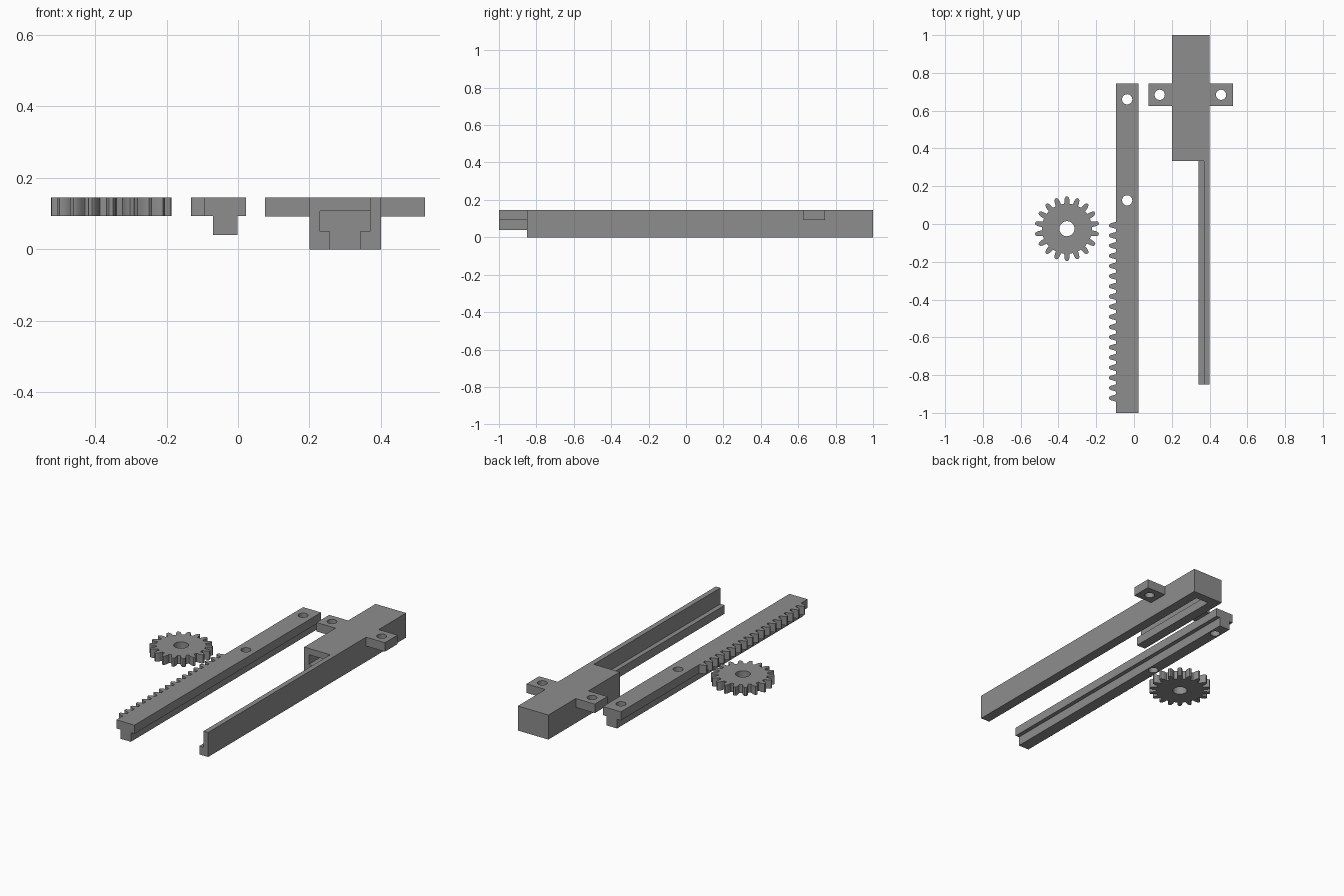
import bpy, bmesh, math
from mathutils import Vector

if "Cube" in bpy.data.objects:
    bpy.data.objects.remove(bpy.data.objects["Cube"])

grey = bpy.data.materials.new("plain grey")
grey.diffuse_color = (0.27, 0.27, 0.27, 1)
grey.use_nodes = True
grey.node_tree.nodes["Principled BSDF"].inputs["Base Color"].default_value = grey.diffuse_color


def prism(name, outline, start, end, axis="Z", helper=False):
    """Extrude a 2D outline: (x, y) along Z, or (x, z) along Y."""
    place = (lambda a, b: (a, b, start)) if axis == "Z" else (lambda a, b: (a, start, b))
    depth = Vector((0, 0, end - start)) if axis == "Z" else Vector((0, end - start, 0))
    bm = bmesh.new()
    face = bm.faces.new([bm.verts.new(place(a, b)) for a, b in outline])
    top = bmesh.ops.extrude_face_region(bm, geom=[face])["geom"]
    bmesh.ops.translate(bm, vec=depth, verts=[v for v in top if isinstance(v, bmesh.types.BMVert)])
    bmesh.ops.recalc_face_normals(bm, faces=bm.faces)
    mesh = bpy.data.meshes.new(name)
    bm.to_mesh(mesh)
    bm.free()
    mesh.materials.append(grey)
    obj = bpy.data.objects.new(name, mesh)
    bpy.context.collection.objects.link(obj)
    obj.hide_render = obj.hide_viewport = helper
    return obj


def rect(x0, x1, y0, y1):
    return [(x0, y0), (x1, y0), (x1, y1), (x0, y1)]


def combine(obj, other, operation):
    mod = obj.modifiers.new(other.name, "BOOLEAN")
    mod.object, mod.operation, mod.solver = other, operation, "EXACT"


def drill(obj, x, y, r, n=32):
    ring = [(x + r * math.cos(math.tau * i / n), y + r * math.sin(math.tau * i / n)) for i in range(n)]
    combine(obj, prism("hole_cutter", ring, -0.1, 0.3, helper=True), "DIFFERENCE")


TOP, PLATE = 0.145, 0.094          # shared top height and plate underside
PITCH = 0.0538                     # tooth spacing

# Pinion gear: 18 teeth, half-widths given at each radius
CX, CY, TEETH = -0.355, -0.025, 18
flank = [(0.133, 0.0145), (0.140, 0.0142), (0.148, 0.0140), (0.154, 0.0132),
         (0.160, 0.0115), (0.166, 0.0090), (0.1705, 0.0055)]
tooth = [(r, -w) for r, w in flank] + [(r, w) for r, w in reversed(flank)]
outline = []
for i in range(TEETH):
    a = math.pi / 2 + math.tau * i / TEETH
    for r, w in tooth:
        t = a + w / r
        outline.append((CX + r * math.cos(t), CY + r * math.sin(t)))
gear = prism("pinion_gear", outline, PLATE, TOP)
drill(gear, CX, CY, 0.04)

# Rack: toothed plate with a guide rib underneath
ROOT = -0.095
steps = [(0.0, 0.0190), (0.010, 0.0160), (0.019, 0.0135), (0.029, 0.0105), (0.034, 0.0080), (0.037, 0.0040)]
outline = [(ROOT, -1), (0.023, -1), (0.023, 0.744), (ROOT, 0.744)]
for i in range(18):
    y = -0.007 - i * PITCH
    outline += [(ROOT - h, y + w) for h, w in steps] + [(ROOT - h, y - w) for h, w in reversed(steps)]
rack = prism("rack", outline, PLATE, TOP)
rib = prism("rack_rib_helper", rect(-0.07, -0.001, 0.04, 0.12), -1, 0.744, "Y", helper=True)
combine(rack, rib, "UNION")
for y in (0.66, 0.125):
    drill(rack, -0.036, y, 0.027)

# Guide housing: long block with mounting tabs
housing = prism("guide_housing", rect(0.2, 0.4, 0, TOP), -0.85, 1, "Y")
tabs = prism("tabs_helper", rect(0.076, 0.523, 0.626, 0.744), PLATE - 0.002, TOP, helper=True)
combine(housing, tabs, "UNION")

# Front stretch cut away to leave an L-shaped rail
open_side = [(0.1, -0.1), (0.342, -0.1), (0.342, 0.05), (0.37, 0.05), (0.37, 0.3), (0.1, 0.3)]
combine(housing, prism("rail_cutter", open_side, -1, 0.333, "Y", helper=True), "DIFFERENCE")

# T-shaped channel, closed at the back
slot = [(0.258, -0.1), (0.342, -0.1), (0.342, 0.05), (0.37, 0.05),
        (0.37, 0.108), (0.23, 0.108), (0.23, 0.05), (0.258, 0.05)]
combine(housing, prism("channel_cutter", slot, 0.2, 0.95, "Y", helper=True), "DIFFERENCE")
for x in (0.136, 0.461):
    drill(housing, x, 0.684, 0.027)
